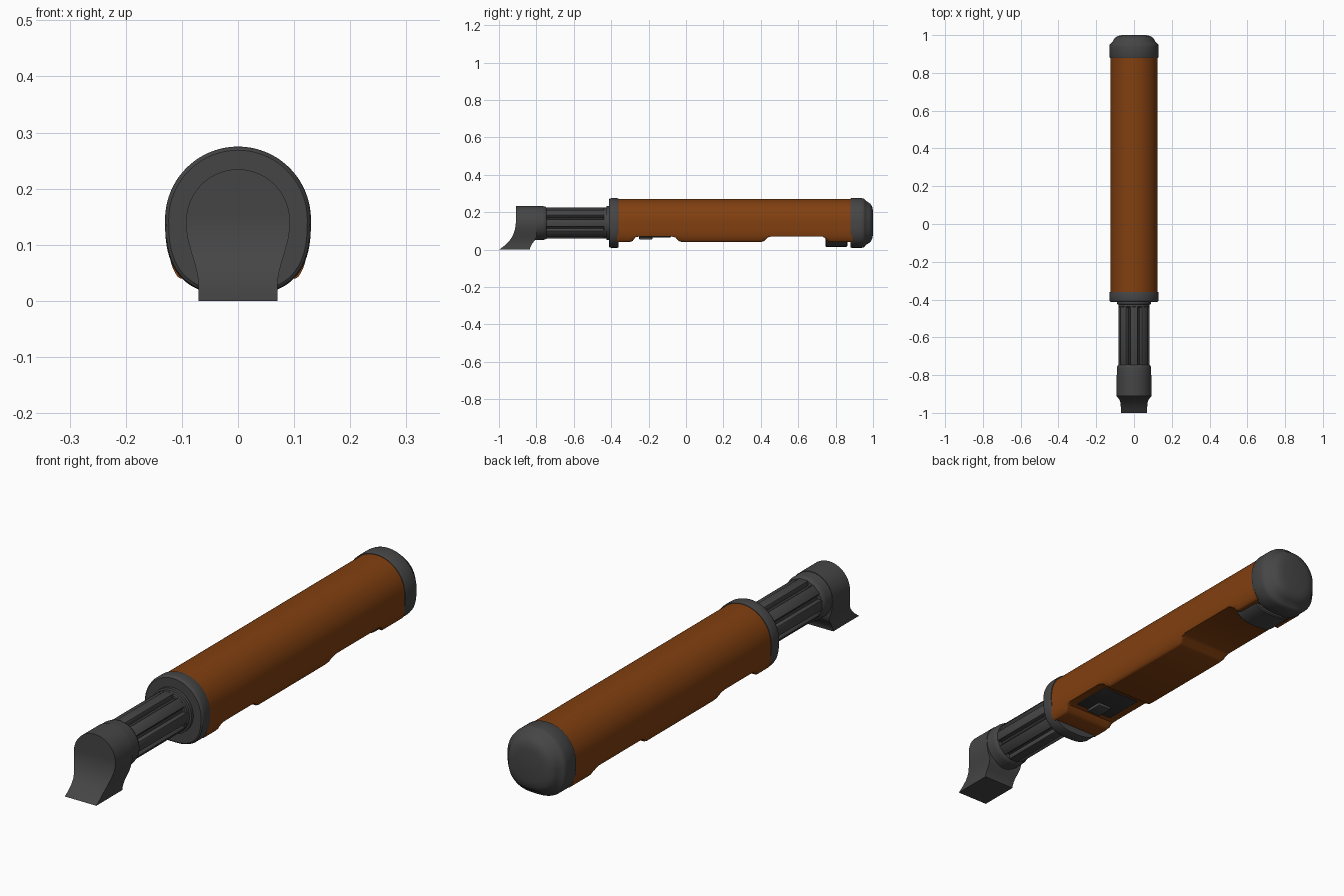
import bpy, bmesh, math
from mathutils import Matrix, Vector

if "Cube" in bpy.data.objects:
    bpy.data.objects.remove(bpy.data.objects["Cube"])

AXIS_Z = 0.142  # height of the tube axis


def material(name, rgb):
    m = bpy.data.materials.new(name)
    m.diffuse_color = (*rgb, 1)
    m.use_nodes = True
    m.node_tree.nodes["Principled BSDF"].inputs["Base Color"].default_value = m.diffuse_color
    return m


ORANGE = material("burnt_orange", (0.22, 0.05, 0.005))
GREY = material("charcoal_grey", (0.06, 0.06, 0.06))
DARK = material("dark_grey", (0.035, 0.035, 0.035))


def finish(name, bm, mat, angle=35):
    bmesh.ops.recalc_face_normals(bm, faces=bm.faces)
    me = bpy.data.meshes.new(name)
    bm.to_mesh(me)
    bm.free()
    me.materials.append(mat)
    ob = bpy.data.objects.new(name, me)
    bpy.context.collection.objects.link(ob)
    bpy.ops.object.select_all(action='DESELECT')
    ob.select_set(True)
    bpy.context.view_layer.objects.active = ob
    bpy.ops.object.shade_smooth_by_angle(angle=math.radians(angle))
    return ob


def loft(name, rings, mat, angle=35):
    """Skin a list of equal-length point rings and close both ends."""
    bm = bmesh.new()
    vs = [[bm.verts.new(p) for p in r] for r in rings]
    n = len(vs[0])
    for a, b in zip(vs, vs[1:]):
        for i in range(n):
            j = (i + 1) % n
            bm.faces.new((a[i], a[j], b[j], b[i]))
    bm.faces.new(vs[0])
    bm.faces.new(vs[-1])
    return finish(name, bm, mat, angle)


def section(y, hw, top, bot, power, scale=1.0, floor=-1.0, zc=0.145, n=80):
    """Round top half, squarer bottom half, optionally cut flat at floor."""
    pts = []
    for i in range(n):
        t = 2 * math.pi * i / n
        c, s = math.cos(t), math.sin(t)
        e = 1.0 if s >= 0 else 2 / power
        x = math.copysign(abs(c) ** e, c) * hw
        z = math.copysign(abs(s) ** e, s) * (top if s >= 0 else bot)
        pts.append((x * scale, y, max(zc + z * scale, floor)))
    return pts


def tube(name, profile, mat, n=48):
    """Turned part around the y axis from (y, radius) pairs."""
    rings = [[(r * math.cos(2 * math.pi * i / n), y, AXIS_Z + r * math.sin(2 * math.pi * i / n))
              for i in range(n)] for y, r in profile]
    return loft(name, rings, mat)


def box(name, centre, size, mat, bevel=0.004):
    bm = bmesh.new()
    bmesh.ops.create_cube(bm, size=1)
    bmesh.ops.scale(bm, vec=size, verts=bm.verts)
    if bevel:
        bmesh.ops.bevel(bm, geom=bm.edges[:], offset=bevel, segments=2, affect='EDGES', profile=0.5)
    bmesh.ops.translate(bm, vec=centre, verts=bm.verts)
    return finish(name, bm, mat)


# orange body with stepped underside
body = [(-0.37, .04), (-0.30, .04), (-0.285, .047), (-0.27, .066), (-0.25, .07), (-0.075, .07), (-0.055, .064),
        (-0.04, .047), (-0.02, .04), (0.40, .04), (0.42, .047), (0.435, .064), (0.455, .07),
        (0.73, .07), (0.745, .06), (0.76, .043), (0.775, .04), (0.89, .04)]
loft("body_shell", [section(y, .125, .126, .13, 3.6, floor=f) for y, f in body], ORANGE, 40)

# rounded rear cap
cap = [(.88, .985), (.884, 1), (.94, 1), (.951, .985), (.956, .95), (.963, .88), (.975, .83),
       (.986, .77), (.995, .66), (1.0, .48)]
loft("rear_cap", [section(y, .13, .13, .135, 2.7, s) for y, s in cap], GREY, 40)

# front collar
collar = [(-.412, .95), (-.408, .985), (-.40, 1), (-.366, 1), (-.36, .985)]
loft("front_collar", [section(y, .13, .13, .135, 2.7, s) for y, s in collar], GREY)

# lower rear clip, hidden inside the body except for its underside
clip = [(.745, .97), (.75, 1), (.858, 1), (.863, .97)]
loft("rear_clip", [section(y, .121, .11, .13, 2.7, s) for y, s in clip], GREY)

# underside plate and latch in the front recess
box("recess_plate", (0, -.165, .070), (.17, .17, .008), DARK, .002)
box("latch", (0, -.215, .063), (.06, .07, .018), GREY)

# ribbed tube
tube("tube_core", [(-.77, .067), (-.40, .067)], DARK)
tube("tube_rear_ring", [(-.428, .078), (-.424, .09), (-.40, .09)], GREY)
tube("tube_rear_step", [(-.442, .078), (-.438, .083), (-.42, .083)], GREY)
bm = bmesh.new()
for k in range(8):
    part = bmesh.new()
    bmesh.ops.create_cube(part, size=1)
    bmesh.ops.scale(part, vec=(.042, .33, .028), verts=part.verts)
    bmesh.ops.bevel(part, geom=part.edges[:], offset=.005, segments=2, affect='EDGES', profile=0.5)
    bmesh.ops.translate(part, vec=(0, -.59, .068), verts=part.verts)
    turn = Matrix.Translation(Vector((0, 0, AXIS_Z))) @ Matrix.Rotation(k * math.pi / 4, 4, 'Y')
    bmesh.ops.transform(part, matrix=turn, verts=part.verts)
    tmp = bpy.data.meshes.new("rib_tmp")
    part.to_mesh(tmp)
    part.free()
    bm.from_mesh(tmp)
    bpy.data.meshes.remove(tmp)
finish("tube_ribs", bm, GREY)

# nozzle sleeve
tube("nozzle_sleeve", [(-.909, .0905), (-.765, .0905), (-.752, .088), (-.745, .082)], GREY, 64)

# scooped nozzle foot: (z, half width, front y, back y)
foot = [(0, .070, -1.0, -.835), (.008, .070, -.988, -.834), (.02, .070, -.972, -.829),
        (.035, .0705, -.956, -.82), (.05, .073, -.942, -.808), (.065, .0765, -.932, -.80),
        (.085, .083, -.922, -.80), (.11, .0895, -.914, -.80), (.13, .0925, -.911, -.80)]
for k in range(0, 16):
    a = math.radians(k * 5.9)
    foot.append((AXIS_Z + .0925 * math.sin(a), .0925 * math.cos(a), -.91, -.80))
loft("nozzle_foot", [[(-w, f, z), (w, f, z), (w, b, z), (-w, b, z)] for z, w, f, b in foot], GREY)
